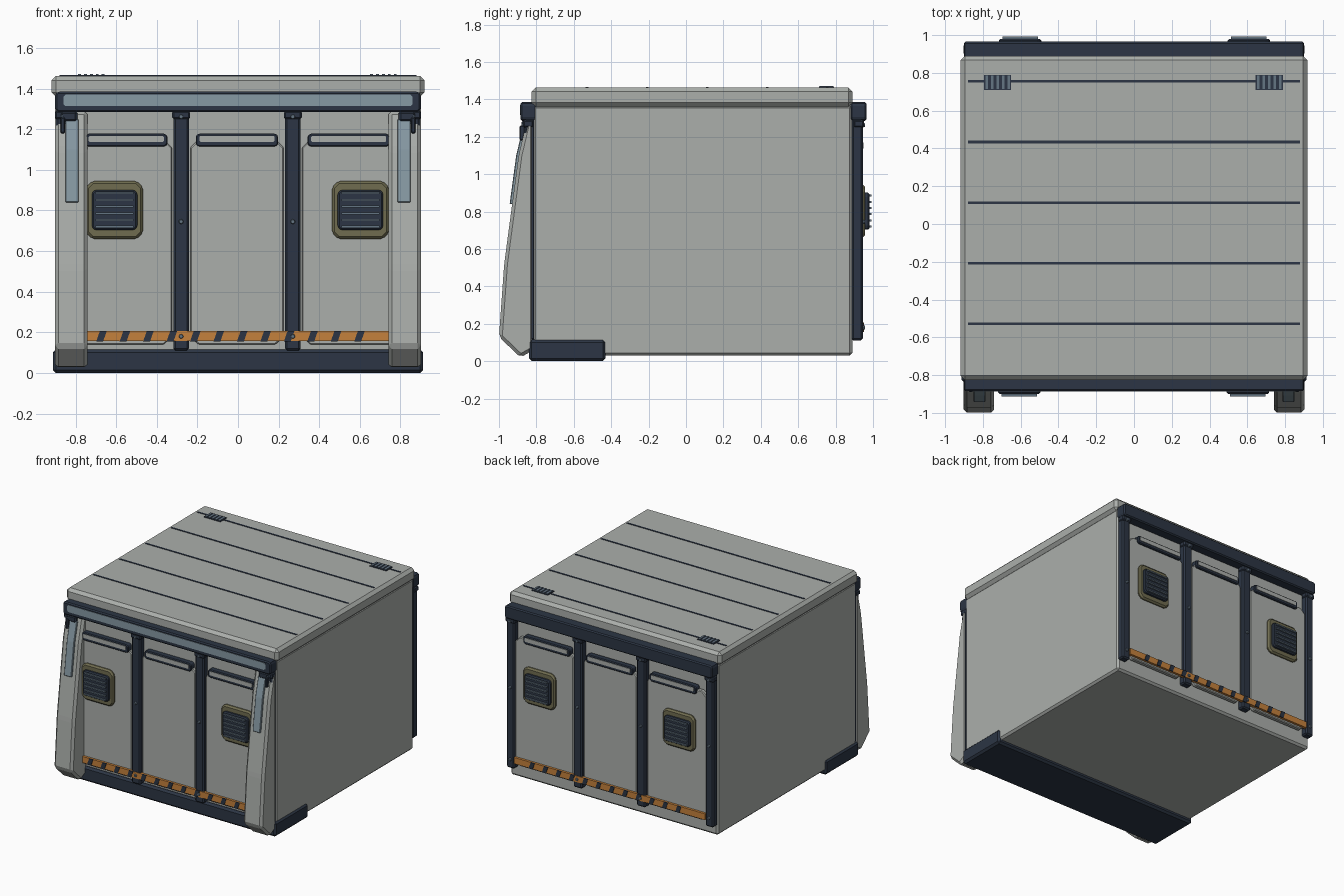
import bpy, bmesh, math
from mathutils import Matrix, Vector

if "Cube" in bpy.data.objects:
    bpy.data.objects.remove(bpy.data.objects["Cube"], do_unlink=True)


def material(name, r, g, b):
    m = bpy.data.materials.new(name)
    m.use_nodes = True
    m.diffuse_color = (r, g, b, 1)
    m.node_tree.nodes["Principled BSDF"].inputs["Base Color"].default_value = (r, g, b, 1)
    return m


GREY = material("light grey", 0.41, 0.43, 0.41)
NAVY = material("dark navy", 0.025, 0.036, 0.058)
ORANGE = material("orange", 0.56, 0.22, 0.045)
OLIVE = material("olive", 0.16, 0.15, 0.08)
BLUE = material("pale blue", 0.24, 0.32, 0.37)
STEEL = material("steel blue", 0.13, 0.18, 0.23)


def finish(name, bm, mat, bevel=0.0, place=None):
    bmesh.ops.recalc_face_normals(bm, faces=bm.faces)
    if bevel:
        bmesh.ops.bevel(bm, geom=list(bm.edges), offset=bevel, segments=1,
                        affect='EDGES', clamp_overlap=True)
    if place:
        bm.transform(place)
    mesh = bpy.data.meshes.new(name)
    bm.to_mesh(mesh)
    bm.free()
    mesh.materials.append(mat)
    obj = bpy.data.objects.new(name, mesh)
    bpy.context.collection.objects.link(obj)
    return obj


def prism(name, points, depth, mat, bevel=0.0, place=None):
    """Extrude a closed outline of 3D points along a vector."""
    bm = bmesh.new()
    face = bm.faces.new([bm.verts.new(p) for p in points])
    new = bmesh.ops.extrude_face_region(bm, geom=[face])["geom"]
    bmesh.ops.translate(bm, vec=Vector(depth),
                        verts=[v for v in new if isinstance(v, bmesh.types.BMVert)])
    return finish(name, bm, mat, bevel, place)


def box(name, x, y, z, mat, bevel=0.0, place=None):
    pts = [(x[0], y[0], z[0]), (x[1], y[0], z[0]), (x[1], y[1], z[0]), (x[0], y[1], z[0])]
    return prism(name, pts, (0, 0, z[1] - z[0]), mat, bevel, place)


def plate(name, x, z, out, cut, mat, bevel=0.0, place=None):
    """Upright plate with clipped corners, standing out towards -y."""
    (a, b), (c, d) = x, z
    outline = [(a + cut, c), (b - cut, c), (b, c + cut), (b, d - cut),
               (b - cut, d), (a + cut, d), (a, d - cut), (a, c + cut)]
    return prism(name, [(p, -out[0], q) for p, q in outline],
                 (0, out[0] - out[1], 0), mat, bevel, place)


def bolt(name, x, z, out, place):
    bm = bmesh.new()
    m = Matrix.Translation((x, -out, z)) @ Matrix.Rotation(math.pi / 2, 4, 'X')
    bmesh.ops.create_cone(bm, cap_ends=True, segments=8, radius1=0.013, radius2=0.009,
                          depth=0.016, matrix=m)
    finish(name, bm, STEEL, 0, place)


# Main shell, roof and underside sill
box("body", (-0.9, 0.9), (-0.82, 0.89), (0.03, 1.37), GREY, 0.015)
box("roof", (-0.918, 0.918), (-0.825, 0.89), (1.36, 1.463), GREY, 0.022)
box("front_sill", (-0.912, 0.912), (-0.84, -0.43), (0, 0.115), NAVY, 0.015)

# Roof seams and small roof vents
for i in range(5):
    y = 0.755 - i * 0.321
    box(f"roof_seam_{i}", (-0.88, 0.88), (y - 0.007, y + 0.007), (1.458, 1.466), NAVY)
for side, x in (("right", -0.722), ("left", 0.716)):
    box(f"roof_vent_{side}", (x - 0.072, x + 0.072), (0.71, 0.79), (1.458, 1.468), NAVY)
    for i in range(5):
        c = x + (i - 2) * 0.029
        box(f"roof_vent_slat_{side}_{i}", (c - 0.007, c + 0.007), (0.714, 0.786),
            (1.466, 1.472), STEEL)


def wall_details(tag, place):
    """Framed wall in local space: wall plane at y = 0, outside towards -y."""
    plate(f"{tag}_header", (-0.9, 0.9), (1.285, 1.385), (-0.015, 0.07), 0.012, NAVY, 0.014, place)

    # Posts with bolts
    for i, (x, w) in enumerate([(-0.862, 0.034), (-0.28, 0.038), (0.27, 0.038), (0.862, 0.034)]):
        box(f"{tag}_post_{i}", (x - w, x + w), (-0.05, 0.01), (0.11, 1.3), NAVY, 0.01, place)
        for j, z in enumerate((0.18, 0.745, 1.262)):
            bolt(f"{tag}_post_bolt_{i}_{j}", x, z, 0.055, place)
        box(f"{tag}_header_bracket_{i}", (x - w - 0.006, x + w + 0.006), (-0.057, 0),
            (1.25, 1.29), NAVY, 0.008, place)

    # Bay panels with grab rails
    for i, (a, b) in enumerate([(-0.83, -0.325), (-0.235, 0.225), (0.315, 0.83)]):
        plate(f"{tag}_panel_{i}", (a, b), (0.14, 1.15), (0, 0.035), 0.04, GREY, 0.006, place)
        c = (-0.55, -0.005, 0.545)[i]
        plate(f"{tag}_rail_{i}", (c - 0.203, c + 0.203), (1.115, 1.178), (0, 0.05),
              0.012, NAVY, 0.006, place)
        plate(f"{tag}_rail_face_{i}", (c - 0.185, c + 0.185), (1.137, 1.168), (0.045, 0.054),
              0.006, GREY, 0, place)

    # Louvred vents
    for side, x in (("a", -0.608), ("b", 0.603)):
        plate(f"{tag}_vent_rim_{side}", (x - 0.14, x + 0.14), (0.66, 0.945), (0.03, 0.062),
              0.03, OLIVE, 0.012, place)
        plate(f"{tag}_vent_core_{side}", (x - 0.112, x + 0.112), (0.703, 0.902), (0.05, 0.085),
              0.015, NAVY, 0.008, place)
        for i in range(6):
            z = 0.72 + i * 0.033
            box(f"{tag}_vent_slat_{side}_{i}", (x - 0.094, x + 0.094), (-0.097, -0.08),
                (z - 0.005, z + 0.005), STEEL, 0, place)

    # Hazard strip with slanted marks
    box(f"{tag}_hazard_strip", (-0.828, 0.828), (-0.054, -0.03), (0.157, 0.206), ORANGE, 0, place)
    for i in range(12):
        x = -0.672 + i * 0.1155
        pts = [(x - 0.026, -0.05, 0.156), (x + 0.008, -0.05, 0.156),
               (x + 0.026, -0.05, 0.207), (x - 0.008, -0.05, 0.207)]
        prism(f"{tag}_hazard_mark_{i}", pts, (0, -0.008, 0), NAVY, 0, place)


wall_details("front", Matrix.Translation((0, -0.815, 0)))
wall_details("back", Matrix.Translation((0, 0.895, 0)) @ Matrix.Rotation(math.pi, 4, 'Z'))

# Pale strip along the front header
plate("header_light", (-0.86, 0.86), (1.315, 1.37), (0.88, 0.888), 0.01, BLUE)

# Slanted front pillars with light strips
PILLAR = [(-0.815, 1.29), (-0.85, 1.29), (-0.895, 1.1), (-0.972, 0.52),
          (-1.0, 0.13), (-0.885, 0.02), (-0.815, 0.06)]
LIGHT = [(-0.84, 1.25), (-0.872, 1.25), (-0.908, 1.1), (-0.943, 0.84), (-0.92, 0.84), (-0.87, 1.1)]
for side, s in (("right", -1), ("left", 1)):
    prism(f"pillar_{side}", [(s * 0.74, y, z) for y, z in PILLAR], (s * 0.162, 0, 0), GREY, 0.02)
    prism(f"pillar_light_{side}", [(s * 0.785, y, z) for y, z in LIGHT], (s * 0.065, 0, 0),
          BLUE, 0.004)
    box(f"pillar_bracket_{side}", tuple(sorted((s * 0.79, s * 0.875))), (-0.88, -0.83),
        (1.235, 1.29), NAVY, 0.012)
    box(f"pillar_clip_{side}", tuple(sorted((s * 0.852, s * 0.875))), (-0.89, -0.83),
        (1.18, 1.26), NAVY, 0.006)
